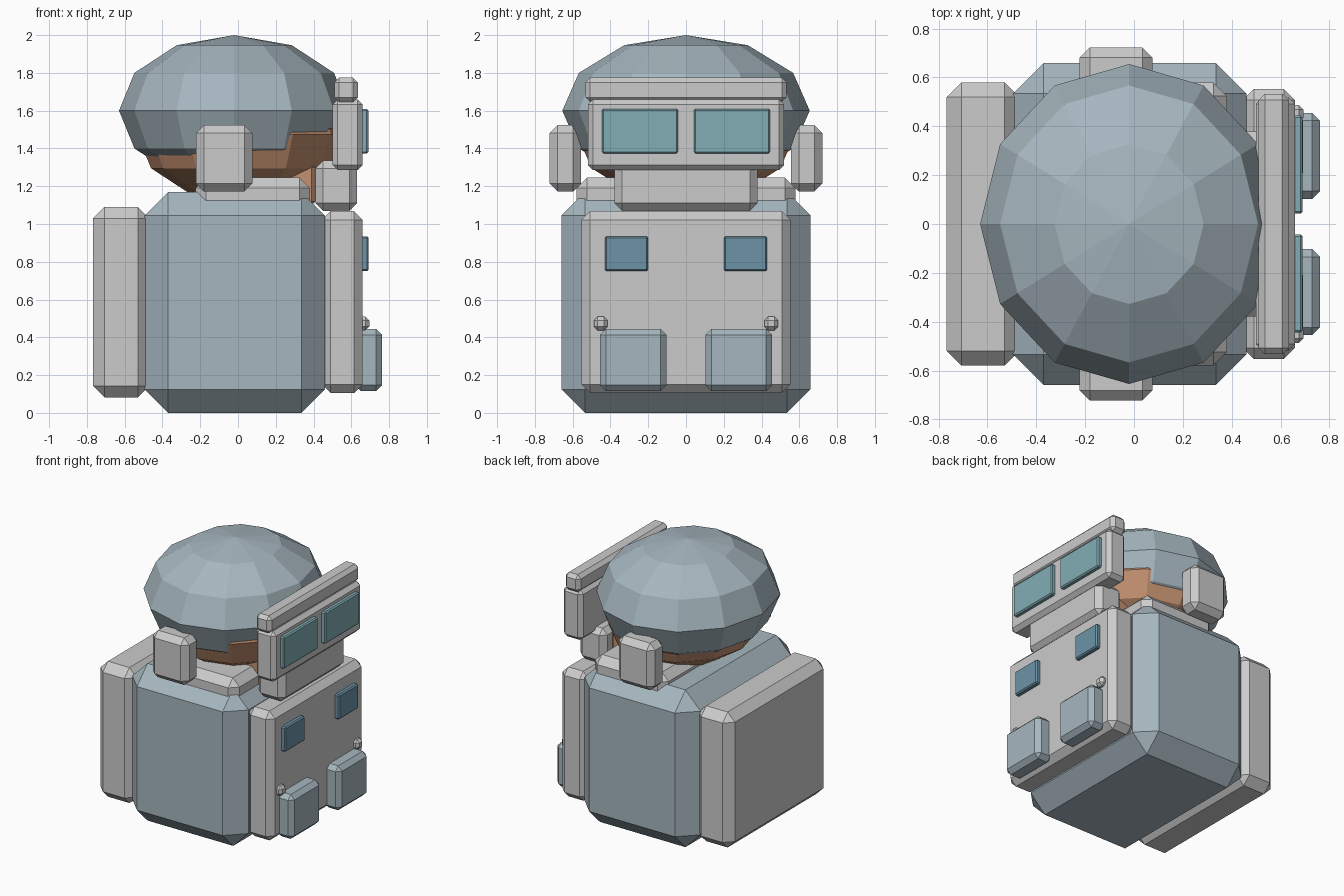
import bpy, bmesh
from mathutils import Vector

if "Cube" in bpy.data.objects:
    bpy.data.objects.remove(bpy.data.objects["Cube"])


def material(name, rgb):
    m = bpy.data.materials.new(name)
    m.diffuse_color = (*rgb, 1)
    m.use_nodes = True
    m.node_tree.nodes["Principled BSDF"].inputs["Base Color"].default_value = m.diffuse_color
    return m


CLOTH = material("cloth_blue_grey", (0.38, 0.47, 0.52))
SKIN = material("skin", (0.55, 0.28, 0.16))
LENS = material("lens_teal", (0.22, 0.42, 0.46))
SCREEN = material("screen_blue", (0.15, 0.29, 0.38))


def finish(bm, name, mat):
    me = bpy.data.meshes.new(name)
    bm.to_mesh(me)
    bm.free()
    if mat:
        me.materials.append(mat)
    ob = bpy.data.objects.new(name, me)
    bpy.context.collection.objects.link(ob)
    return ob


def box(name, x, y, z, bevel, mat=None):
    """Chamfered box between (min, max) ranges on each axis."""
    bm = bmesh.new()
    bmesh.ops.create_cube(bm, size=1)
    size = Vector((x[1] - x[0], y[1] - y[0], z[1] - z[0]))
    mid = Vector((x[0] + x[1], y[0] + y[1], z[0] + z[1])) / 2
    for v in bm.verts:
        v.co = v.co * size + mid
    bmesh.ops.bevel(bm, geom=bm.edges[:], offset=bevel, segments=1,
                    affect='EDGES', profile=0.5)
    return finish(bm, name, mat)


def pair(name, x, y, z, bevel, mat=None):
    """Two boxes mirrored across y = 0."""
    box(name + "_left", x, y, z, bevel, mat)
    box(name + "_right", x, (-y[1], -y[0]), z, bevel, mat)


def ball(name, centre, radii, mat):
    """Low-poly ellipsoid, 12 sides and 6 bands."""
    bm = bmesh.new()
    bmesh.ops.create_uvsphere(bm, u_segments=12, v_segments=6, radius=1)
    for v in bm.verts:
        v.co = v.co * Vector(radii) + Vector(centre)
    return finish(bm, name, mat)


# Torso, backpack, chest plate and collar
box("torso", (-0.495, 0.46), (-0.66, 0.66), (0, 1.17), 0.125, CLOTH)
box("backpack", (-0.767, -0.47), (-0.58, 0.58), (0.082, 1.09), 0.06)
box("chest_plate", (0.445, 0.66), (-0.553, 0.553), (0.105, 1.068), 0.046)
box("collar", (-0.225, 0.38), (-0.58, 0.58), (1.05, 1.245), 0.055)

# Head pushing through the underside of the helmet, plus chin
ball("head", (0.016, 0, 1.475), (0.55, 0.577, 0.36), SKIN)
ball("helmet", (-0.02, 0, 1.6), (0.61, 0.655, 0.4), CLOTH)
box("chin", (0.1, 0.41), (-0.3, 0.3), (1.1, 1.32), 0.02, SKIN)
pair("ear_cup", (-0.223, 0.076), (0.555, 0.723), (1.173, 1.523), 0.042)

# Goggles, brow bar and mouthpiece
box("goggle_frame", (0.50, 0.66), (-0.52, 0.52), (1.285, 1.66), 0.028)
box("brow_bar", (0.51, 0.635), (-0.533, 0.533), (1.645, 1.775), 0.026)
box("mouthpiece", (0.41, 0.63), (-0.378, 0.378), (1.07, 1.335), 0.04)
pair("goggle_lens", (0.64, 0.69), (0.042, 0.445), (1.373, 1.61), 0.009, LENS)

# Chest details
pair("chest_screen", (0.645, 0.692), (0.2, 0.43), (0.75, 0.935), 0.009, SCREEN)
pair("pouch", (0.62, 0.762), (0.103, 0.455), (0.115, 0.445), 0.032, CLOTH)
pair("knob", (0.63, 0.695), (0.415, 0.488), (0.437, 0.51), 0.02)
